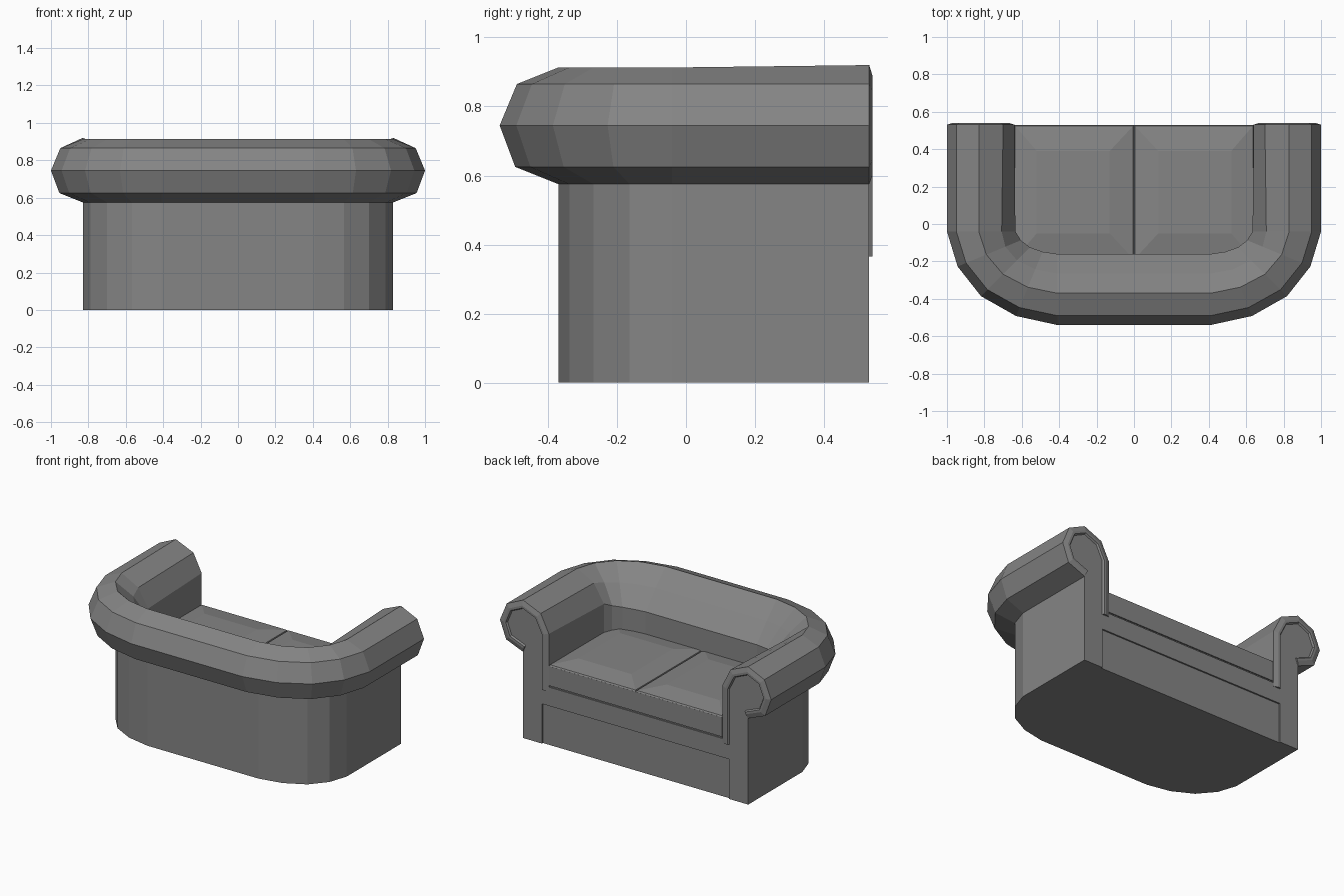
import bpy, bmesh, math
from mathutils import Vector

if "Cube" in bpy.data.objects:
    bpy.data.objects.remove(bpy.data.objects["Cube"])

FRONT, CX, CY = 0.53, 0.41, -0.04   # open side, corner-arc centre

leather = bpy.data.materials.new("dark_grey")
leather.diffuse_color = (0.235, 0.235, 0.235, 1)
leather.use_nodes = True
leather.node_tree.nodes["Principled BSDF"].inputs["Base Color"].default_value = leather.diffuse_color


def make(name, verts, faces):
    me = bpy.data.meshes.new(name)
    bm = bmesh.new()
    vs = [bm.verts.new(v) for v in verts]
    for f in faces:
        bm.faces.new([vs[i] for i in f])
    bmesh.ops.recalc_face_normals(bm, faces=bm.faces)
    bm.to_mesh(me)
    bm.free()
    me.materials.append(leather)
    ob = bpy.data.objects.new(name, me)
    bpy.context.collection.objects.link(ob)
    return ob


def loft(name, rings, closed=True, caps=True):
    n = len(rings[0])
    faces = []
    for r in range(len(rings) - 1):
        for i in range(n if closed else n - 1):
            j = (i + 1) % n
            faces.append((r * n + i, r * n + j, (r + 1) * n + j, (r + 1) * n + i))
    if caps:
        faces.append(tuple(range(n)))
        faces.append(tuple(range((len(rings) - 1) * n, len(rings) * n)))
    return make(name, [v for r in rings for v in r], faces)


def box(x0, x1, y0, y1, z):
    return [(x0, y0, z), (x1, y0, z), (x1, y1, z), (x0, y1, z)]


# U-shaped plan: (side, angle, straight front end?, arm weight)
half = [(0, True, 1.0), (0, False, 0.7), (22.5, False, 0.3), (45, False, 0.1),
        (67.5, False, 0), (90, False, 0)]
stations = [(1, *s) for s in half] + [(-1, *s) for s in reversed(half)]


def plan(st, off):
    side, ang, end, _ = st
    a = math.radians(ang)
    k = 1 if ang in (0, 90) else 0.978
    x = CX + k * (0.42 + off) * math.cos(a)
    y = FRONT if end else CY - k * (0.33 + off) * math.sin(a)
    return side * x, y


# Base block with rounded back corners
base = loft("base", [[(*plan(s, 0), z) for s in stations] for z in (0, 0.39)])

# Shallow recess for the lower front panel
cut = loft("panel_cutter", [box(-.69, .69, FRONT - .01, FRONT + .05, z) for z in (-.02, .265)])
cut.hide_render = True
mod = base.modifiers.new("panel_recess", 'BOOLEAN')
mod.operation = 'DIFFERENCE'
mod.object = cut
mod.solver = 'EXACT'
bpy.context.view_layer.objects.active = base
bpy.ops.object.modifier_apply(modifier=mod.name)
bpy.data.objects.remove(cut)

# Rolled back and arms: one section swept round the U, arm shape blending to back shape
arm = [(0, .39), (0, .575), (.125, .625), (.17, .745), (.12, .865), (0, .92),
       (-.13, .865), (-.19, .745), (-.19, .39)]
back = arm[:5] + [(0, .913), (-.105, .81), (-.21, .69), (-.21, .39)]
rings = []
for s in stations:
    t = s[3]
    ring = [(*plan(s, a[0] * t + b[0] * (1 - t)), a[1] * t + b[1] * (1 - t))
            for a, b in zip(arm, back)]
    if not s[2]:
        ring[5] = (ring[5][0], ring[5][1], .913)
    rings.append(ring)
loft("rolled_back_and_arms", rings)

# Raised trim around each arm front
path = [Vector(p) for p in arm[1:8]] + [Vector((-.19, .365))]


def inset(d):
    out = []
    for i, p in enumerate(path):
        ns = []
        for a, b in ((i - 1, i), (i, i + 1)):
            if a >= 0 and b < len(path):
                e = (path[b] - path[a]).normalized()
                ns.append(Vector((-e.y, e.x)))
        m = sum(ns, Vector((0, 0))).normalized()
        out.append(p + m * d / m.dot(ns[0]))
    return out


for side, label in ((1, "right"), (-1, "left")):
    layers = [(0, FRONT - .005), (0, FRONT + .001), (.03, FRONT + .011),
              (.045, FRONT + .011), (.055, FRONT - .005)]
    cols = [[(side * (0.83 + p.x), y, p.y) for p in inset(d)] for d, y in layers]
    loft("arm_trim_" + label, [list(r) for r in zip(*cols)])

# Seat block with an unbroken front, carrying two softly crowned cushion tops
loft("seat", [box(-.638, .638, -.19, FRONT - d, z)
              for z, d in ((.38, .008), (.40, .008), (.40, 0), (.53, 0))])
for side, label in ((1, "right"), (-1, "left")):
    loft("cushion_top_" + label, [
        box(side * .002, side * .638, -.19, FRONT, .529),
        box(side * .005, side * .635, -.185, FRONT - .006, .538),
        box(side * .13, side * .52, -.05, .39, .56)])
